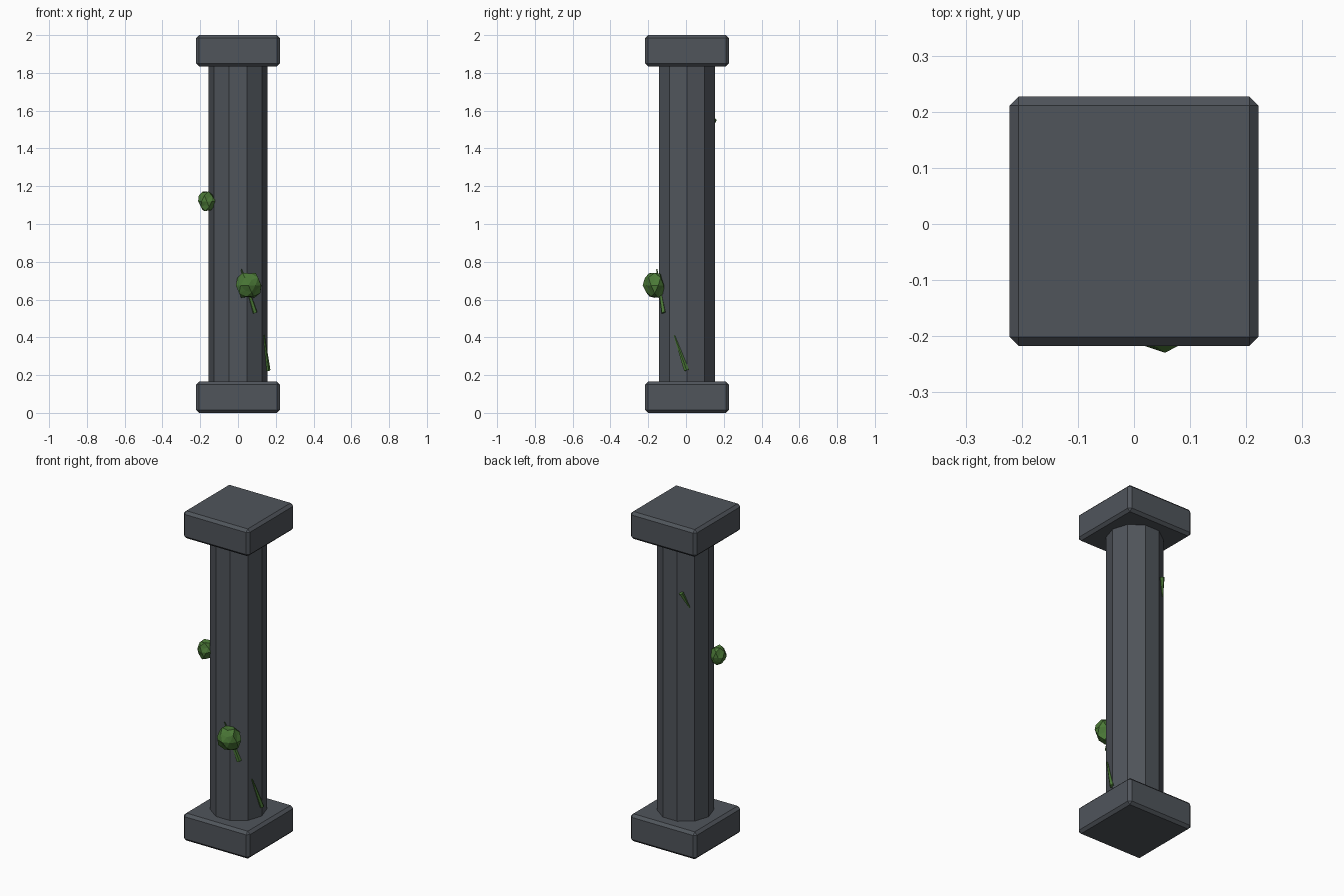
import bpy, bmesh, math, random
from mathutils import Vector

cube = bpy.data.objects.get("Cube")
if cube:
    bpy.data.objects.remove(cube, do_unlink=True)
random.seed(4)
CY = 0.005  # column axis offset in y


def material(name, color):
    m = bpy.data.materials.new(name)
    m.use_nodes = True
    m.diffuse_color = (*color, 1)
    bsdf = m.node_tree.nodes["Principled BSDF"]
    bsdf.inputs["Base Color"].default_value = (*color, 1)
    bsdf.inputs["Roughness"].default_value = 0.9
    return m


stone = material("slate_stone", (0.08, 0.09, 0.105))
green = material("moss_green", (0.07, 0.19, 0.038))


def finish(bm, name, mat, loc=(0, 0, 0)):
    bmesh.ops.recalc_face_normals(bm, faces=bm.faces)
    mesh = bpy.data.meshes.new(name)
    bm.to_mesh(mesh)
    bm.free()
    mesh.materials.append(mat)
    ob = bpy.data.objects.new(name, mesh)
    ob.location = loc
    bpy.context.collection.objects.link(ob)
    return ob


def block(name, z):
    bm = bmesh.new()
    bmesh.ops.create_cube(bm, size=1)
    bmesh.ops.scale(bm, vec=(0.444, 0.444, 0.166), verts=bm.verts)
    ob = finish(bm, name, stone, (0, CY, z))
    bevel = ob.modifiers.new("chamfer", "BEVEL")
    bevel.width = 0.016
    bevel.segments = 1


def bush(name, loc, size):
    # Crumpled low-poly ball
    bm = bmesh.new()
    bmesh.ops.create_icosphere(bm, subdivisions=2, radius=1)
    for v in bm.verts:
        dent = 0.86 if len(v.link_edges) == 5 else 1.0
        v.co *= dent * random.uniform(0.9, 1.08)
    bmesh.ops.scale(bm, vec=size, verts=bm.verts)
    finish(bm, name, green, loc)


def sprig(name, tip, base, radius):
    # Thin tapered stem from base to tip
    a, b = Vector(base), Vector(tip)
    bm = bmesh.new()
    bmesh.ops.create_cone(bm, cap_ends=True, segments=5, radius1=radius,
                          radius2=radius * 0.25, depth=(b - a).length)
    ob = finish(bm, name, green, (a + b) / 2)
    ob.rotation_mode = "QUATERNION"
    ob.rotation_quaternion = (b - a).to_track_quat("Z", "Y")


# Base and capital
block("base_block", 0.083)
block("capital_block", 1.917)

# Ten-sided shaft
bm = bmesh.new()
ring = [bm.verts.new((0.156 * math.cos(i * math.tau / 10),
                      0.156 * math.sin(i * math.tau / 10), 0.15)) for i in range(10)]
face = bm.faces.new(ring)
top = bmesh.ops.extrude_face_region(bm, geom=[face])["geom"]
bmesh.ops.translate(bm, vec=(0, 0, 1.7),
                    verts=[g for g in top if isinstance(g, bmesh.types.BMVert)])
finish(bm, "shaft", stone, (0, CY, 0))

# Moss clumps
bush("front_bush", (0.055, -0.166, 0.675), (0.069, 0.06, 0.074))
bush("side_bush", (-0.165, -0.072, 1.12), (0.047, 0.047, 0.057))

# Sprigs growing on the shaft
sprig("front_sprig", (0.018, -0.155, 0.76), (0.09, -0.118, 0.53), 0.014)
sprig("left_sprig", (0.138, -0.062, 0.41), (0.158, 0.003, 0.225), 0.014)
sprig("back_sprig", (-0.105, 0.115, 1.462), (-0.073, 0.15, 1.555), 0.014)
